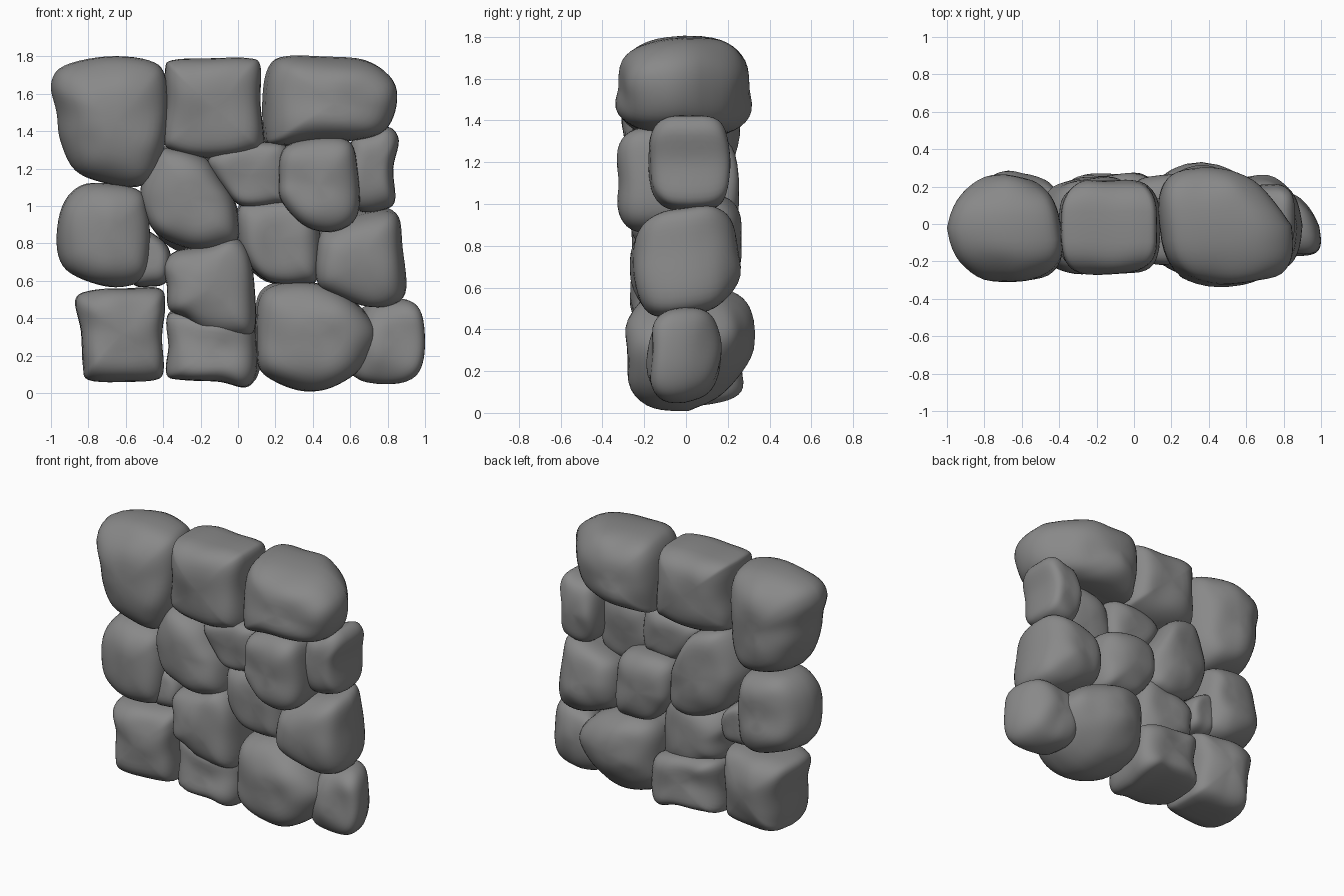
import bpy, bmesh, math
from mathutils import Vector, noise

RINGS, STEP = 22, 5
GREY = bpy.data.materials.new("dark_stone")
GREY.diffuse_color = (0.25, 0.25, 0.25, 1)


def smooth_loop(pts):
    """Closed Catmull-Rom curve through the outline points."""
    out, n = [], len(pts)
    for i in range(n):
        a, b, c, d = (Vector(pts[(i + k) % n]) for k in (-1, 0, 1, 2))
        for j in range(STEP):
            t = j / STEP
            out.append(0.5 * (2 * b + (c - a) * t + (2 * a - 5 * b + 4 * c - d) * t * t
                              + (3 * b - a - 3 * c + d) * t ** 3))
    return out


def stone(name, y0, y1, pts, back=(0, 0, 1, 1), front=(0, 0), e=0.6, rough=0.022):
    """Rounded boulder: x/z outline at mid depth, domed front (y0) and back (y1).
    back = x/z shift and x/z scale of the rear half, front = x/z shift of the front half."""
    loop = smooth_loop(pts)
    lo = Vector((min(p.x for p in loop), min(p.y for p in loop)))
    hi = Vector((max(p.x for p in loop), max(p.y for p in loop)))
    c, half = (lo + hi) / 2, (hi - lo) / 2
    yc, h = (y0 + y1) / 2, (y1 - y0) / 2
    seed = Vector((c.x * 7, y0 * 5, c.y * 9))

    def place(p, t, s):
        q = p - c
        # the outline becomes rounder towards the domed faces
        u = Vector((q.x / half.x, q.y / half.y))
        if u.length > 0:
            u.normalize()
            q = q.lerp(Vector((u.x * half.x, u.y * half.y)) * 1.05, 0.75 * (1 - s))
        q = q * s
        b, f = max(0, t), max(0, -t)
        x = c.x + q.x * (1 + (back[2] - 1) * b) + back[0] * b + front[0] * f
        z = c.y + q.y * (1 + (back[3] - 1) * b) + back[1] * b + front[1] * f
        v = Vector((x, yc + h * t, z))
        # lumps are strongest on the front and back faces
        v.y += rough * 1.6 * t * noise.noise(v * 4.5 + seed)
        v.x += rough * 0.7 * abs(t) * noise.noise(v * 4 - seed)
        v.z += rough * 0.7 * abs(t) * noise.noise(v * 4 + seed * 2)
        return v

    bm = bmesh.new()
    rings = []
    for i in range(1, RINGS):
        phi = -math.pi / 2 + math.pi * i / RINGS
        s = math.cos(phi) ** e
        t = math.copysign(abs(math.sin(phi)) ** e, phi) if abs(phi) > 1e-6 else 0
        rings.append([bm.verts.new(place(p, t, s)) for p in loop])
    n = len(loop)
    for a, b in zip(rings, rings[1:]):
        for j in range(n):
            k = (j + 1) % n
            bm.faces.new((a[j], a[k], b[k], b[j]))
    for ring, t in ((rings[0], -1), (rings[-1], 1)):
        pole = bm.verts.new(place(c, t, 0))
        for j in range(n):
            bm.faces.new((ring[j], ring[(j + 1) % n], pole))
    bmesh.ops.recalc_face_normals(bm, faces=bm.faces)
    for f in bm.faces:
        f.smooth = True
    me = bpy.data.meshes.new(name)
    bm.to_mesh(me)
    bm.free()
    me.materials.append(GREY)
    ob = bpy.data.objects.new(name, me)
    bpy.context.collection.objects.link(ob)
    return ob


# bottom course
stone("bottom_left_stone", -0.24, 0.26,
      [(-.87, .5), (-.78, .55), (-.6, .56), (-.42, .56), (-.39, .47), (-.41, .3),
       (-.4, .12), (-.45, .07), (-.62, .06), (-.8, .07), (-.83, .15), (-.84, .33)],
      back=(.01, 0, .95, 1), front=(.01, 0), rough=.022)
stone("bottom_centre_stone", -0.21, 0.28,
      [(-.38, .4), (-.3, .44), (-.1, .42), (.07, .38), (.1, .25), (.1, .1), (.04, .03),
       (-.1, .06), (-.3, .07), (-.38, .1), (-.37, .25)], back=(.02, .03, 1.1, 1),
      rough=.03, e=.58)
stone("bottom_large_stone", -0.29, 0.31,
      [(.11, .5), (.2, .58), (.4, .59), (.57, .53), (.71, .4), (.75, .28), (.66, .13),
       (.5, .03), (.35, .01), (.2, .06), (.11, .14), (.1, .3)],
      back=(-.06, .07, .9, .85), e=.66)
stone("bottom_right_stone", -0.18, 0.16,
      [(.68, .45), (.78, .49), (.9, .5), (.97, .43), (.99, .25), (.96, .12), (.88, .06),
       (.74, .05), (.62, .1), (.62, .3)], back=(-.07, .02, 1, .9), front=(.03, -.01), e=.62)

# second course
stone("lower_centre_stone", -0.26, 0.21,
      [(-.4, .68), (-.33, .76), (-.15, .79), (-.02, .83), (.06, .75), (.09, .55), (.09, .34),
       (0, .3), (-.17, .31), (-.28, .4), (-.37, .45), (-.38, .57)])
stone("left_middle_stone", -0.25, 0.24,
      [(-.97, .8), (-.94, 1.0), (-.84, 1.11), (-.68, 1.12), (-.53, 1.08), (-.49, .97),
       (-.48, .8), (-.5, .63), (-.6, .57), (-.75, .58), (-.92, .66)],
      back=(.03, 0, .88, 1), front=(.03, 0), e=.66)
stone("left_filler_stone", -0.15, 0.19,
      [(-.55, .87), (-.42, .83), (-.36, .74), (-.38, .6), (-.46, .57), (-.57, .6)])
stone("inner_right_stone", -0.2, 0.25,
      [(.01, 1.0), (.2, 1.04), (.38, 1.0), (.44, .85), (.43, .62), (.34, .58), (.16, .6),
       (.05, .7), (.0, .82)], back=(-.03, 0, 1, 1.08), e=.55)
stone("right_middle_stone", -0.26, 0.25,
      [(.42, .75), (.46, .88), (.62, .95), (.78, .98), (.86, .94), (.88, .78), (.9, .56),
       (.84, .48), (.7, .47), (.52, .53), (.43, .6)], back=(-.03, .04, .95, 1),
      front=(-.02, -.03), e=.66)

# third course
stone("centre_left_stone", -0.26, 0.25,
      [(-.52, 1.1), (-.44, 1.28), (-.35, 1.31), (-.18, 1.26), (-.09, 1.14), (-.01, 1.0),
       (0, .82), (-.1, .77), (-.25, .77), (-.42, .84), (-.5, .96)],
      back=(.04, -.03, .95, 1.28), e=.58)
stone("upper_filler_stone", -0.22, 0.13,
      [(-.16, 1.24), (-.05, 1.31), (.15, 1.34), (.27, 1.3), (.28, 1.05), (.2, 1.01),
       (.02, 1.0), (-.08, 1.1)], e=.55)
stone("upper_front_stone", -0.32, 0.08,
      [(.23, 1.28), (.3, 1.34), (.46, 1.37), (.6, 1.34), (.64, 1.2), (.65, 1.0), (.6, .9),
       (.48, .86), (.35, .9), (.23, 1.03), (.22, 1.15)], e=.56)
stone("upper_right_stone", -0.18, 0.21,
      [(.62, 1.37), (.72, 1.4), (.81, 1.42), (.86, 1.35), (.83, 1.2), (.84, 1.03), (.78, .98),
       (.66, .97), (.59, 1.05), (.58, 1.2)], e=.6)

# top course
stone("top_left_stone", -0.3, 0.26,
      [(-1, 1.65), (-.93, 1.75), (-.7, 1.8), (-.48, 1.78), (-.4, 1.7), (-.39, 1.5), (-.42, 1.25),
       (-.52, 1.11), (-.7, 1.12), (-.87, 1.19), (-.95, 1.35), (-.97, 1.5)],
      back=(.01, 0, .82, 1), front=(.05, 0), e=.74)
stone("top_centre_stone", -0.26, 0.23,
      [(-.39, 1.73), (-.35, 1.78), (-.15, 1.79), (.05, 1.79), (.12, 1.75), (.12, 1.55),
       (.14, 1.33), (.08, 1.28), (-.15, 1.25), (-.36, 1.3), (-.4, 1.38), (-.39, 1.55)],
      back=(0, .02, 1, .92), e=.57)
stone("top_right_stone", -0.32, 0.3,
      [(.14, 1.6), (.17, 1.74), (.25, 1.8), (.45, 1.8), (.68, 1.78), (.82, 1.68), (.84, 1.54),
       (.78, 1.41), (.63, 1.36), (.4, 1.34), (.18, 1.33), (.14, 1.4)],
      back=(-.12, -.02, .76, 1.08), front=(.03, -.02), e=.68)
